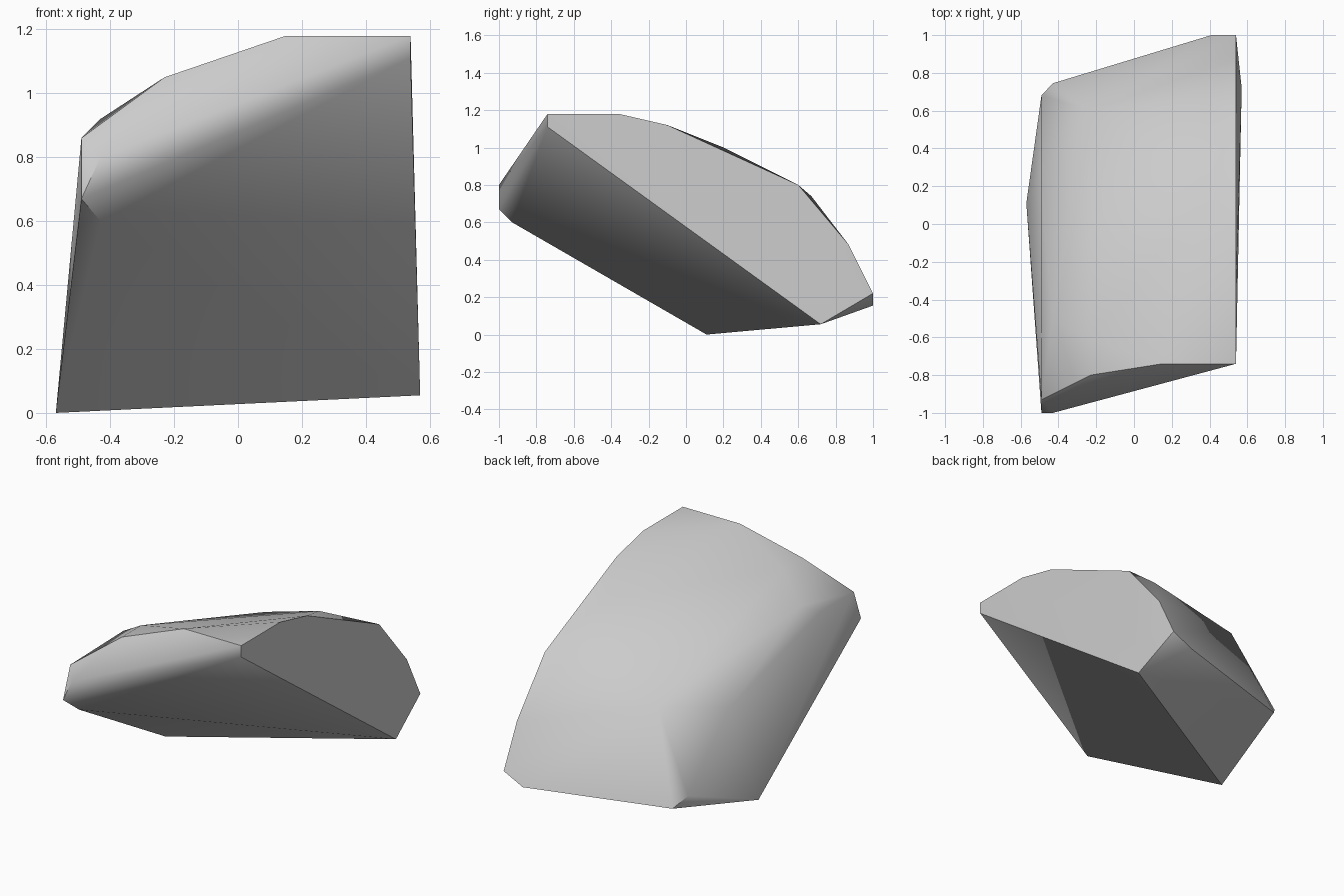
import bpy
import bmesh
from math import radians
from mathutils import Vector

default_cube = bpy.data.objects.get("Cube")
if default_cube:
    bpy.data.objects.remove(default_cube, do_unlink=True)


def make_material(name, color):
    material = bpy.data.materials.new(name)
    material.use_nodes = True
    material.diffuse_color = color
    shader = material.node_tree.nodes["Principled BSDF"]
    shader.inputs["Base Color"].default_value = color
    shader.inputs["Roughness"].default_value = 0.9
    return material


def wall_points(x, outline):
    """Place a (y, z) outline on an upright plane at the given x."""
    return [Vector((x, y, z)) for y, z in outline]


# Flat cut side of the boulder
left_wall = wall_points(0.54, [
    (-0.74, 1.11), (-0.74, 1.18), (-0.36, 1.18), (-0.1, 1.12),
    (0.6, 0.8), (0.87, 0.48), (1, 0.22),
])

# Opposite side, with the clipped front corner
right_wall = wall_points(-0.49, [
    (-1, 0.67), (-0.93, 0.86), (-0.61, 0.86),
    (0.15, 0.67), (0.28, 0.61), (0.68, 0.22),
])

# Chipped corners along the front and back ends
front_chips = wall_points(-0.43, [(-1, 0.8), (-0.93, 0.6)])
front_ridge = [Vector((-0.23, -0.8, 1.05)), Vector((0.15, -0.74, 1.18))]
back_chips = [Vector((0.41, 1, 0.155)), Vector((-0.43, 0.745, 0.15))]

# Rounded crown
crown = wall_points(0.41, [(0.2, 1), (0.67, 0.74)])
crown += wall_points(-0.23, [(-0.61, 1.05), (0.6, 0.67)])
crown.append(Vector((-0.43, -0.5, 0.92)))

# Lower keel that the boulder rests on
keel = [Vector((-0.57, 0.11, 0)), Vector((0.57, 0.72, 0.055))]

# Wrap the corner groups in one faceted shell
bm = bmesh.new()
for group in (left_wall, right_wall, front_chips, front_ridge,
              back_chips, crown, keel):
    for corner in group:
        bm.verts.new(corner)
hull = bmesh.ops.convex_hull(bm, input=bm.verts[:])
inside = [item for item in hull["geom_interior"]
          if isinstance(item, bmesh.types.BMVert)]
bmesh.ops.delete(bm, geom=inside, context="VERTS")

# Join coplanar triangles into clean facets
bmesh.ops.dissolve_limit(bm, angle_limit=radians(2),
                         verts=bm.verts[:], edges=bm.edges[:])
bmesh.ops.recalc_face_normals(bm, faces=bm.faces[:])

mesh = bpy.data.meshes.new("boulder")
bm.to_mesh(mesh)
bm.free()
mesh.materials.append(make_material("stone grey", (0.6, 0.6, 0.6, 1)))

boulder = bpy.data.objects.new("boulder", mesh)
bpy.context.collection.objects.link(boulder)

# Soften the crown while keeping the hard broken edges
bpy.ops.object.select_all(action="DESELECT")
boulder.select_set(True)
bpy.context.view_layer.objects.active = boulder
bpy.ops.object.shade_smooth_by_angle(angle=radians(45))
